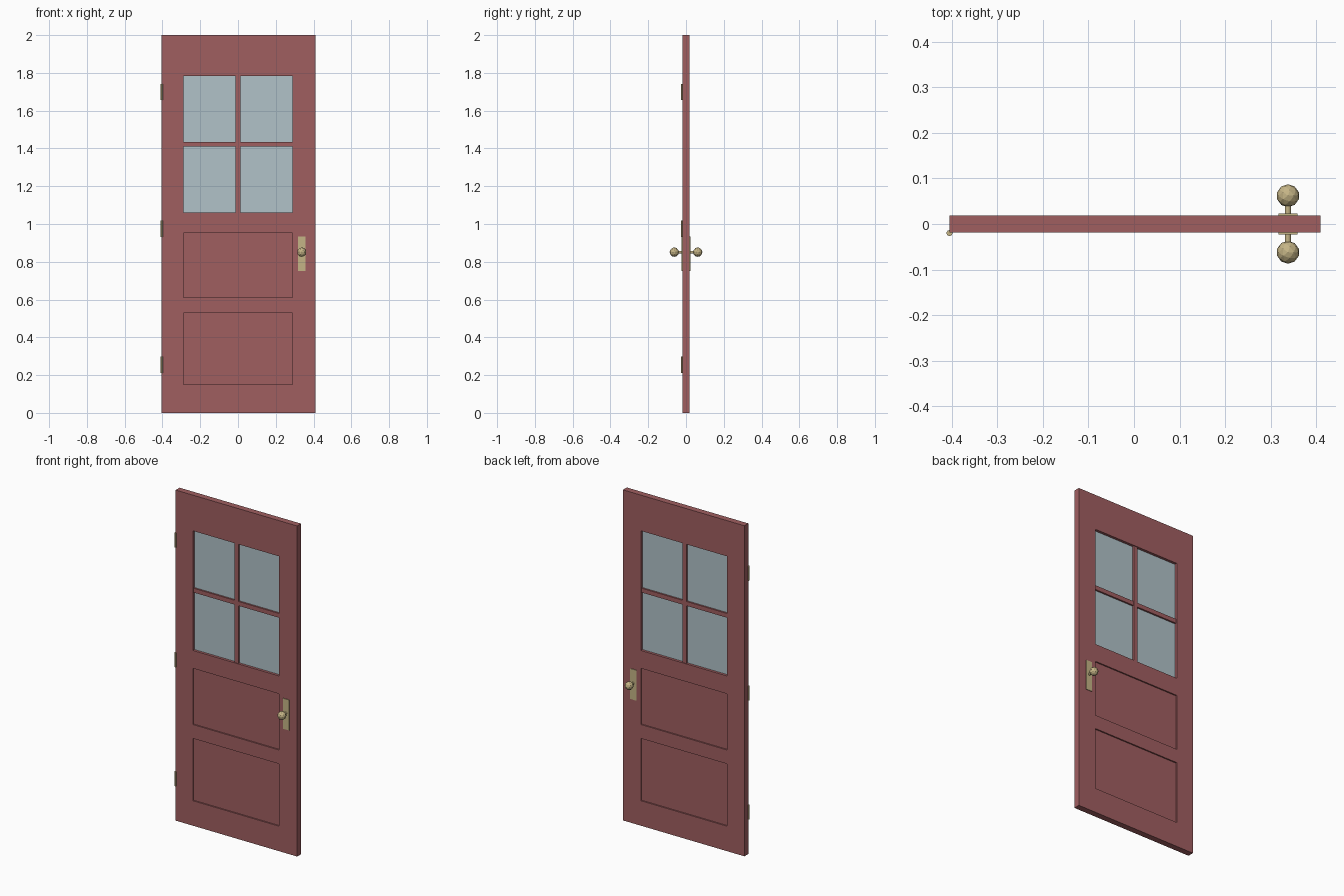
import bpy, bmesh
from mathutils import Matrix

cube = bpy.data.objects.get("Cube")
if cube:
    bpy.data.objects.remove(cube, do_unlink=True)


def material(name, rgb):
    m = bpy.data.materials.new(name)
    m.use_nodes = True
    color = (*rgb, 1)
    m.diffuse_color = color
    m.node_tree.nodes["Principled BSDF"].inputs["Base Color"].default_value = color
    return m


PAINT = material("red paint", (0.35, 0.113, 0.118))
GLASS = material("pale glass", (0.44, 0.54, 0.58))
BRASS = material("brass", (0.56, 0.46, 0.24))

HALF = 0.0187               # half the door thickness
RECESS = 0.008              # depth of the sunken panels
WINDOW = (1.06, 1.784)
PANELS = ((0.151, 0.528), (0.612, 0.952))
OPENING = 0.289             # half width of window and panels


def finish(name, bm, mat):
    bmesh.ops.recalc_face_normals(bm, faces=bm.faces)
    mesh = bpy.data.meshes.new(name)
    bm.to_mesh(mesh)
    bm.free()
    mesh.materials.append(mat)
    obj = bpy.data.objects.new(name, mesh)
    bpy.context.collection.objects.link(obj)
    return obj


def box(name, low, high, mat):
    bm = bmesh.new()
    size = [b - a for a, b in zip(low, high)]
    mid = [(a + b) / 2 for a, b in zip(low, high)]
    bmesh.ops.create_cube(bm, size=1, matrix=Matrix.Translation(mid) @ Matrix.Diagonal((*size, 1)))
    return finish(name, bm, mat)


def cylinder(name, centre, radius, depth, axis, sides, mat):
    bm = bmesh.new()
    turn = Matrix.Rotation(1.5708, 4, 'X') if axis == 'Y' else Matrix()
    bmesh.ops.create_cone(bm, cap_ends=True, segments=sides, radius1=radius, radius2=radius,
                          depth=depth, matrix=Matrix.Translation(centre) @ turn)
    return finish(name, bm, mat)


# Door leaf: a grid of cells without the window cell, thickened, panels pushed in
def door_leaf():
    xs = (-0.404, -OPENING, OPENING, 0.409)
    zs = sorted({0, 2, *WINDOW, *PANELS[0], *PANELS[1]})
    bm = bmesh.new()
    grid = [[bm.verts.new((x, -HALF, z)) for x in xs] for z in zs]
    for j in range(len(zs) - 1):
        for i in range(len(xs) - 1):
            if not (i == 1 and zs[j] == WINDOW[0]):
                bm.faces.new((grid[j][i], grid[j][i + 1], grid[j + 1][i + 1], grid[j + 1][i]))
    back = bmesh.ops.extrude_face_region(bm, geom=bm.faces[:], use_keep_orig=True)["geom"]
    bmesh.ops.translate(bm, vec=(0, 2 * HALF, 0),
                        verts=[g for g in back if isinstance(g, bmesh.types.BMVert)])
    bmesh.ops.recalc_face_normals(bm, faces=bm.faces)

    def is_panel(f):
        c = f.calc_center_median()
        inside = any(a < c.z < b for a, b in PANELS)
        return inside and abs(c.x) < OPENING / 2 and abs(f.normal.y) > 0.9

    sunk = bmesh.ops.extrude_discrete_faces(bm, faces=[f for f in bm.faces if is_panel(f)])["faces"]
    for f in sunk:
        side = 1 if f.calc_center_median().y > 0 else -1
        bmesh.ops.translate(bm, vec=(0, -side * RECESS, 0), verts=f.verts[:])
    return finish("door_leaf", bm, PAINT)


door_leaf()

# Window: one pane crossed by two glazing bars
box("window_pane", (-OPENING, -0.003, WINDOW[0]), (OPENING, 0.003, WINDOW[1]), GLASS)
BAR = 0.013
mid_z = sum(WINDOW) / 2
box("vertical_bar", (-BAR, -0.015, WINDOW[0]), (BAR, 0.015, WINDOW[1]), PAINT)
box("horizontal_bar", (-OPENING, -0.013, mid_z - BAR), (OPENING, 0.013, mid_z + BAR), PAINT)

# Handles on both faces: plate, stem and faceted knob
KNOB_X, KNOB_Z = 0.3375, 0.851
for label, s in (("front", -1), ("back", 1)):
    ys = sorted((s * HALF, s * 0.0225))
    box(label + "_handle_plate", (KNOB_X - 0.0205, ys[0], 0.75),
        (KNOB_X + 0.0205, ys[1], 0.934), BRASS)
    cylinder(label + "_knob_stem", (KNOB_X, s * 0.035, KNOB_Z), 0.007, 0.034, 'Y', 12, BRASS)
    bm = bmesh.new()
    bmesh.ops.create_icosphere(bm, subdivisions=2, radius=0.025,
                               matrix=Matrix.Translation((KNOB_X, s * 0.062, KNOB_Z)))
    finish(label + "_knob", bm, BRASS)

# Hinge barrels along the front right edge
for label, z in (("lower", 0.254), ("middle", 0.974), ("upper", 1.699)):
    cylinder(label + "_hinge", (-0.4045, -0.02, z), 0.0065, 0.087, 'Z', 10, BRASS)
